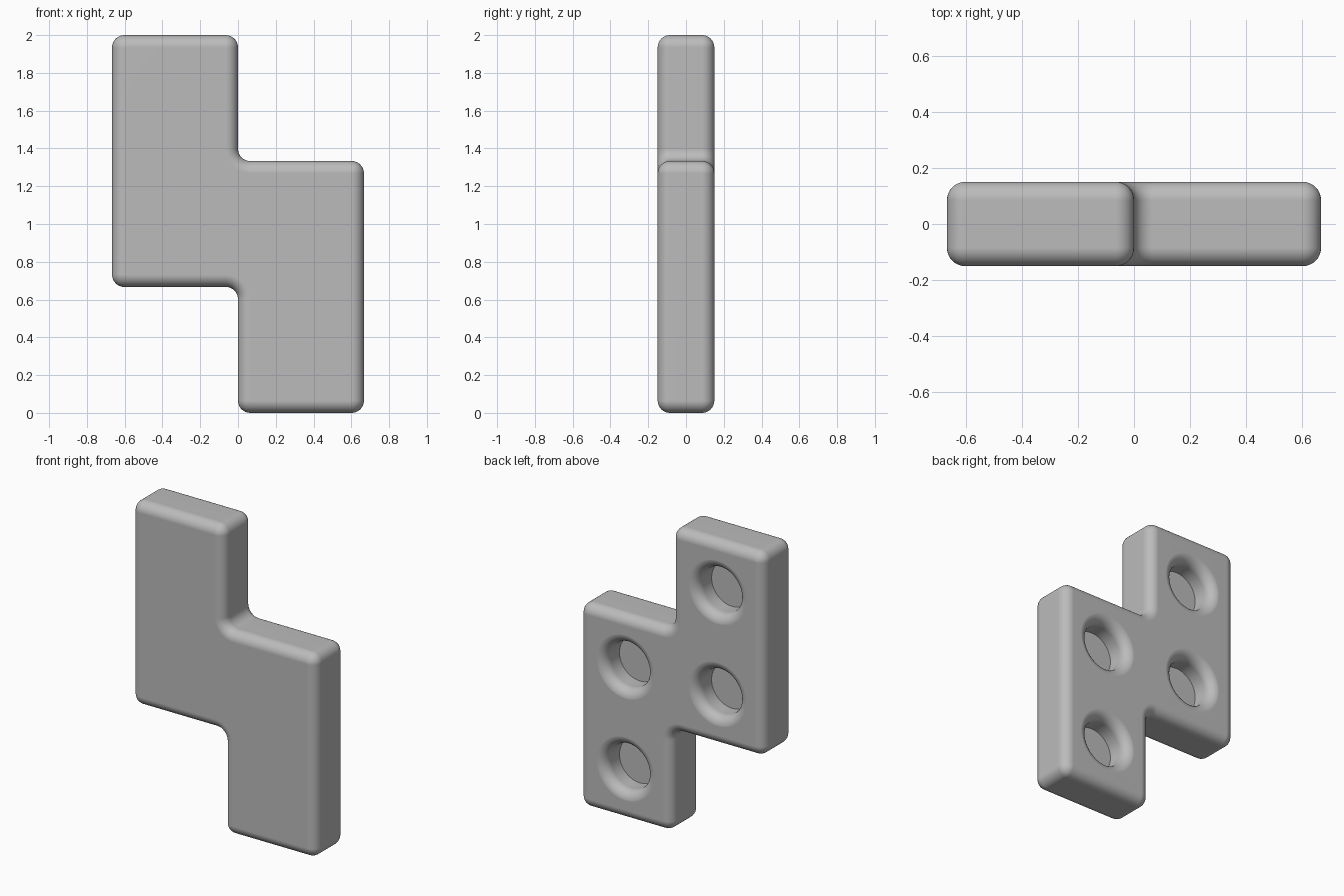
import bpy, bmesh
from math import sin, cos, pi, radians
from mathutils import Vector

if "Cube" in bpy.data.objects:
    bpy.data.objects.remove(bpy.data.objects["Cube"])

UNIT = 2 / 3      # side of one square cell
HALF = 0.15       # half of the thickness
R = 0.065         # edge rounding
STEPS = 8         # segments per rounded quarter
BORE = 0.148      # socket radius

grey = bpy.data.materials.new("plain grey")
grey.use_nodes = True
grey.diffuse_color = (0.5, 0.5, 0.5, 1)
grey.node_tree.nodes["Principled BSDF"].inputs["Base Color"].default_value = (0.5, 0.5, 0.5, 1)

# Counter-clockwise outline of the stepped body, in cells
OUTLINE = [Vector(p) * UNIT for p in
           [(0, 0), (1, 0), (1, 2), (0, 2), (0, 3), (-1, 3), (-1, 1), (0, 1)]]


def rounded_outline(inset):
    """Outline with arced corners, moved inwards by inset."""
    points = []
    for i, corner in enumerate(OUTLINE):
        d_in = (corner - OUTLINE[i - 1]).normalized()
        d_out = (OUTLINE[(i + 1) % len(OUTLINE)] - corner).normalized()
        turn = 1 if d_in.cross(d_out) > 0 else -1
        centre = corner + (d_out - d_in) * R
        radius = R - turn * inset
        for k in range(STEPS + 1):
            a = pi / 2 * k / STEPS
            points.append(centre + radius * (d_in * sin(a) - d_out * cos(a)))
    return points


def make_object(name, bm):
    bmesh.ops.remove_doubles(bm, verts=bm.verts, dist=1e-5)
    bmesh.ops.recalc_face_normals(bm, faces=bm.faces)
    mesh = bpy.data.meshes.new(name)
    bm.to_mesh(mesh)
    bm.free()
    mesh.materials.append(grey)
    obj = bpy.data.objects.new(name, mesh)
    bpy.context.collection.objects.link(obj)
    return obj


def loft(bm, rings):
    """Join closed rings of equal length and cap both ends."""
    rings = [[bm.verts.new(p) for p in ring] for ring in rings]
    for a, b in zip(rings, rings[1:]):
        for i in range(len(a)):
            bm.faces.new((a[i - 1], a[i], b[i], b[i - 1]))
    for ring in (rings[0], rings[-1]):
        bm.faces.new(ring)


# Body: stacked outlines that shrink towards the front and back faces
layers = []
for side in (-1, 1):
    arc = []
    for k in range(STEPS + 1):
        a = pi / 2 * k / STEPS
        y = side * (HALF - R + R * sin(a))
        arc.append([(p.x, y, p.y) for p in rounded_outline(R * (1 - cos(a)))])
    layers += arc[::side]
bm = bmesh.new()
loft(bm, layers)
body = make_object("stepped_block", bm)

# Cutter for the four round sockets in the back, each with a flared rim
profile = [(BORE, 0)]
for k in range(STEPS + 1):
    a = pi / 2 * k / STEPS
    profile.append((BORE + R * (1 - cos(a)), HALF + 0.0004 - R + R * sin(a)))
profile.append((BORE + R, HALF + 0.1))
bm = bmesh.new()
for cx, cz in ((0.5, 0.5), (0.5, 1.5), (-0.5, 1.5), (-0.5, 2.5)):
    loft(bm, [[(cx * UNIT + r * cos(t), y, cz * UNIT + r * sin(t))
               for t in (2 * pi * i / 48 for i in range(48))] for r, y in profile])
cutter = make_object("socket_cutter", bm)
cutter.hide_render = True

cut = body.modifiers.new("sockets", 'BOOLEAN')
cut.operation = 'DIFFERENCE'
cut.solver = 'EXACT'
cut.object = cutter

bpy.ops.object.select_all(action='DESELECT')
body.select_set(True)
bpy.context.view_layer.objects.active = body
bpy.ops.object.modifier_apply(modifier=cut.name)
bpy.data.objects.remove(cutter)

# Smooth rounding, flat faces kept even
bpy.ops.object.shade_smooth_by_angle(angle=radians(35))
even = body.modifiers.new("even_normals", 'WEIGHTED_NORMAL')
even.keep_sharp = True
